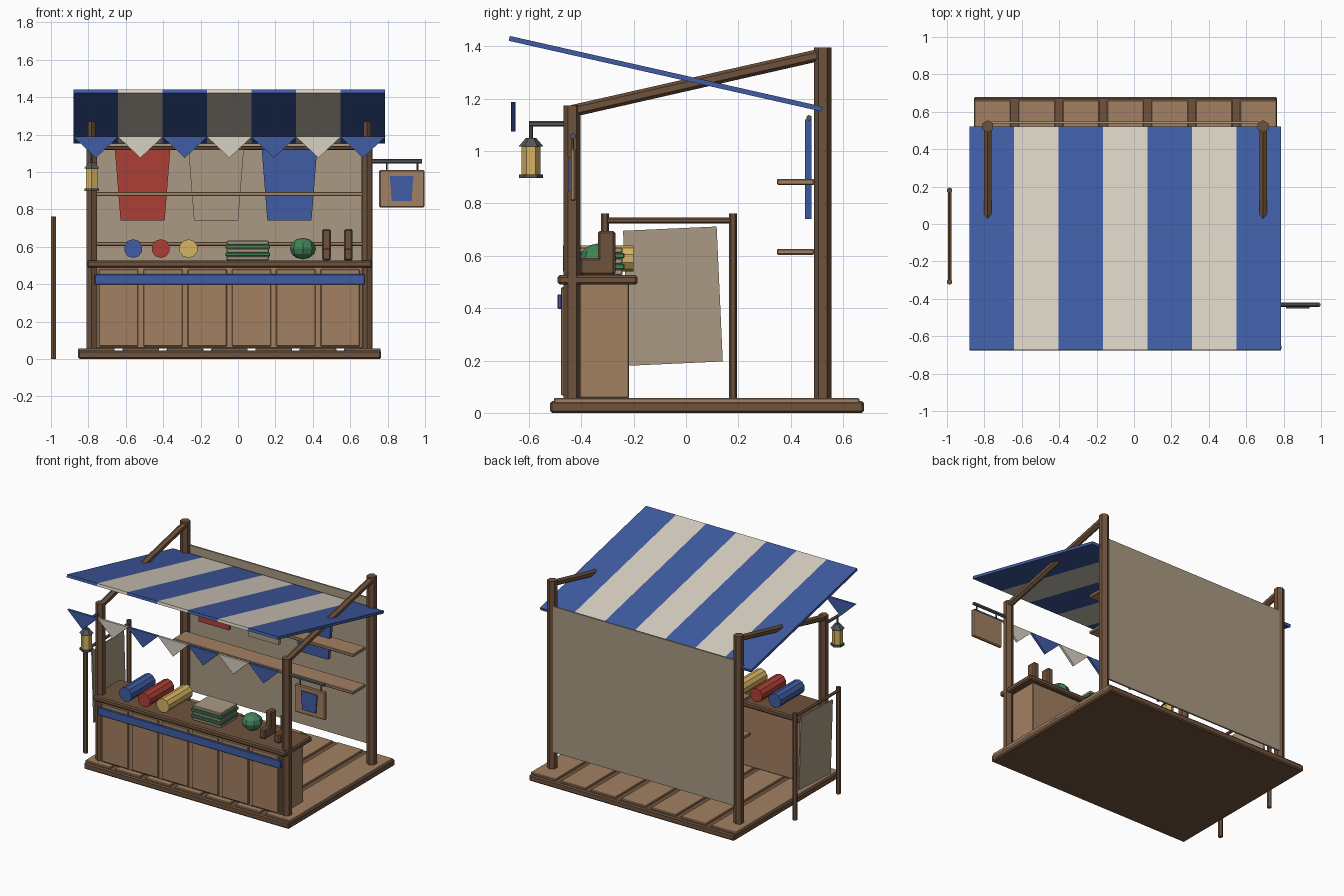
import bpy, bmesh, math
from mathutils import Vector, Matrix

old = bpy.data.objects.get("Cube")
if old:
    bpy.data.objects.remove(old, do_unlink=True)


def lin(c):
    c /= 255
    return c / 12.92 if c <= 0.04045 else ((c + 0.055) / 1.055) ** 2.4


def material(name, r, g, b):
    m = bpy.data.materials.new(name)
    m.use_nodes = True
    col = (lin(r), lin(g), lin(b), 1)
    m.diffuse_color = col
    m.node_tree.nodes["Principled BSDF"].inputs["Base Color"].default_value = col
    return m


DARK = material("dark wood", 110, 82, 60)
LIGHT = material("light wood", 162, 128, 97)
BLUE = material("blue cloth", 64, 92, 164)
CREAM = material("cream cloth", 216, 208, 194)
LINEN = material("linen", 170, 154, 131)
RED = material("red cloth", 172, 64, 53)
YELLOW = material("warm yellow", 214, 180, 100)
GREEN = material("green", 66, 130, 88)
METAL = material("grey metal", 84, 86, 92)


def finish(name, bm, *mats):
    bmesh.ops.recalc_face_normals(bm, faces=bm.faces)
    me = bpy.data.meshes.new(name)
    bm.to_mesh(me)
    bm.free()
    for m in mats:
        me.materials.append(m)
    ob = bpy.data.objects.new(name, me)
    bpy.context.collection.objects.link(ob)
    return ob


def box(name, xs, ys, zs, mat, bevel=0.0, tilt=0.0):
    """Box between (min, max) pairs, optionally tilted about x."""
    lo, hi = Vector((xs[0], ys[0], zs[0])), Vector((xs[1], ys[1], zs[1]))
    bm = bmesh.new()
    bmesh.ops.create_cube(bm, size=1, matrix=Matrix.Diagonal((*(hi - lo), 1)))
    if bevel:
        bmesh.ops.bevel(bm, geom=bm.edges[:], offset=bevel, segments=1, affect='EDGES')
    ob = finish(name, bm, mat)
    ob.location = (lo + hi) / 2
    ob.rotation_euler.x = tilt
    return ob


def rod(name, a, b, r, mat, sides=6, r_end=None):
    """Straight bar or cone from a to b."""
    a, b = Vector(a), Vector(b)
    d = b - a
    if abs(d.z) > 0.99 * d.length:
        rot = Matrix.Identity(4)
    else:
        rot = d.to_track_quat('Z', 'Y').to_matrix().to_4x4()
    bm = bmesh.new()
    bmesh.ops.create_cone(bm, cap_ends=True, segments=sides, radius1=r,
                          radius2=r if r_end is None else r_end, depth=d.length,
                          matrix=Matrix.Translation((a + b) / 2) @ rot)
    return finish(name, bm, mat)


def prism(name, outline, y, thick, mat):
    """Flat xz outline given thickness along y."""
    bm = bmesh.new()
    face = bm.faces.new([bm.verts.new((x, y - thick / 2, z)) for x, z in outline])
    new = bmesh.ops.extrude_face_region(bm, geom=[face])["geom"]
    bmesh.ops.translate(bm, vec=(0, thick, 0),
                        verts=[v for v in new if isinstance(v, bmesh.types.BMVert)])
    return finish(name, bm, mat)


MID = -0.046          # middle of the stall in x
STEP = 0.237          # plank, panel and stripe pitch
LEFT, RIGHT = -0.782, 0.69
IN = (-0.757, 0.667)  # span between the posts

# Floor
box("floor_base", (-0.855, 0.765), (-0.52, 0.68), (0, 0.045), DARK, 0.008)
for i in range(-3, 4):
    x = MID + i * STEP
    box("floor_plank", (x - 0.098, x + 0.098), (-0.505, 0.662), (0.035, 0.057), LIGHT, 0.004)

# Posts and rafters
for x in (LEFT, RIGHT):
    rod("front_post", (x, -0.435, 0.045), (x, -0.435, 1.175), 0.032, DARK)
    rod("back_post", (x, 0.522, 0.045), (x, 0.522, 1.395), 0.033, DARK)
    rod("rafter", (x, -0.435, 1.153), (x, 0.522, 1.37), 0.023, DARK)

# Striped awning, one slab cut into seven stripes
awning = box("awning", (MID - 3.5 * 0.238, MID + 3.5 * 0.238), (-0.69, 0.535),
             (1.286, 1.305), BLUE, tilt=-math.atan2(0.27, 1.195))
awning.data.materials.append(CREAM)
bm = bmesh.new()
bm.from_mesh(awning.data)
for i in range(-3, 4 - 1):
    bmesh.ops.bisect_plane(bm, geom=bm.verts[:] + bm.edges[:] + bm.faces[:],
                           plane_co=((i + 0.5) * 0.238, 0, 0), plane_no=(1, 0, 0))
for f in bm.faces:
    f.material_index = round(f.calc_center_median().x / 0.238 + 3 - 0.001) % 2
for f in bm.faces:
    if abs(f.normal.x) > 0.9:
        f.material_index = 0
bm.to_mesh(awning.data)
bm.free()

# Bunting flags
for i in range(-3, 4):
    x = MID + i * 0.238
    prism("bunting_flag", [(x - 0.12, 1.188), (x + 0.12, 1.188), (x, 1.075)],
          -0.66, 0.016, BLUE if i % 2 else CREAM)

# Back wall cloth and shelves
box("back_cloth", (-0.762, 0.668), (0.536, 0.548), (0.18, 1.22), LINEN)
for z in (0.615, 0.882):
    box("shelf", IN, (0.347, 0.49), (z - 0.011, z + 0.011), LIGHT, 0.004)

# Garments on a rail
rod("garment_rail", (IN[0], 0.47, 1.127), (IN[1], 0.47, 1.127), 0.011, DARK)
for x, mat in ((-0.51, RED), (-0.117, LINEN), (0.275, BLUE)):
    prism("garment", [(x - 0.148, 1.12), (x + 0.148, 1.12), (x + 0.118, 0.74), (x - 0.118, 0.74)],
          0.467, 0.025, mat)

# Counter
box("counter_body", IN, (-0.465, -0.217), (0.057, 0.495), LIGHT, 0.004)
for i in range(6):
    x = MID + (i - 2.5) * STEP
    box("counter_panel", (x - 0.105, x + 0.105), (-0.477, -0.46), (0.067, 0.48), LIGHT, 0.004)
box("counter_top", (-0.807, 0.717), (-0.49, -0.185), (0.49, 0.526), DARK, 0.008)
box("counter_sash", (-0.766, 0.676), (-0.49, -0.474), (0.397, 0.453), BLUE, 0.003)

# Cloth rolls
for x, mat in ((-0.56, BLUE), (-0.413, RED), (-0.265, YELLOW)):
    rod("cloth_roll", (x, -0.47, 0.59), (x, -0.2, 0.59), 0.05, mat, 10)

# Folded cloth stack
for i in range(5):
    w = 0.12 if i % 2 else 0.113
    z = 0.527 + i * 0.021
    box("folded_cloth", (0.052 - w, 0.052 + w), (-0.335 - w + 0.02, -0.335 + w - 0.02),
        (z, z + 0.021), GREEN if i % 2 else LINEN, 0.004)

# Melon
bm = bmesh.new()
bmesh.ops.create_uvsphere(bm, u_segments=8, v_segments=6, radius=0.07,
                          matrix=Matrix.Translation((0.347, -0.335, 0.59))
                          @ Matrix.Diagonal((1, 1, 0.82, 1)))
finish("melon", bm, GREEN)

# Wooden boots
for x in (0.473, 0.59):
    box("boot_shaft", (x - 0.023, x + 0.023), (-0.337, -0.27), (0.526, 0.695), DARK, 0.008)
    box("boot_foot", (x - 0.023, x + 0.023), (-0.405, -0.3), (0.526, 0.592), DARK, 0.008)

# Lantern on its bracket
LY = -0.592
rod("lantern_arm", (LEFT, -0.44, 1.104), (LEFT, LY - 0.008, 1.104), 0.011, METAL)
rod("lantern_hook", (LEFT, LY, 1.104), (LEFT, LY, 1.045), 0.007, METAL)
rod("lantern_roof", (LEFT, LY, 1.018), (LEFT, LY, 1.05), 0.047, METAL, 6, 0.02)
rod("lantern_glass", (LEFT, LY, 0.908), (LEFT, LY, 1.018), 0.036, YELLOW)
rod("lantern_foot", (LEFT, LY, 0.897), (LEFT, LY, 0.911), 0.045, METAL)

# Hanging sign
SY = -0.432
rod("sign_arm", (0.7, SY, 1.057), (0.985, SY, 1.057), 0.012, METAL)
for x in (0.795, 0.96):
    rod("sign_hanger", (x, SY, 1.0), (x, SY, 1.057), 0.005, METAL)
box("sign_board", (0.755, 0.997), (SY - 0.011, SY + 0.011), (0.81, 1.01), LIGHT, 0.006)
prism("sign_patch", [(0.812, 0.977), (0.938, 0.977), (0.928, 0.845), (0.822, 0.845)],
      SY - 0.0145, 0.009, BLUE)

# Side rack with a draped sheet
RX = -0.986
for y in (-0.31, 0.18):
    rod("rack_post", (RX, y, 0), (RX, y, 0.762), 0.0155, DARK)
rod("rack_rail", (RX, -0.31, 0.735), (RX, 0.18, 0.735), 0.011, DARK)
box("rack_sheet", (RX - 0.005, RX + 0.005), (-0.229, 0.129), (0.188, 0.704), LINEN,
    tilt=math.radians(2.6))
